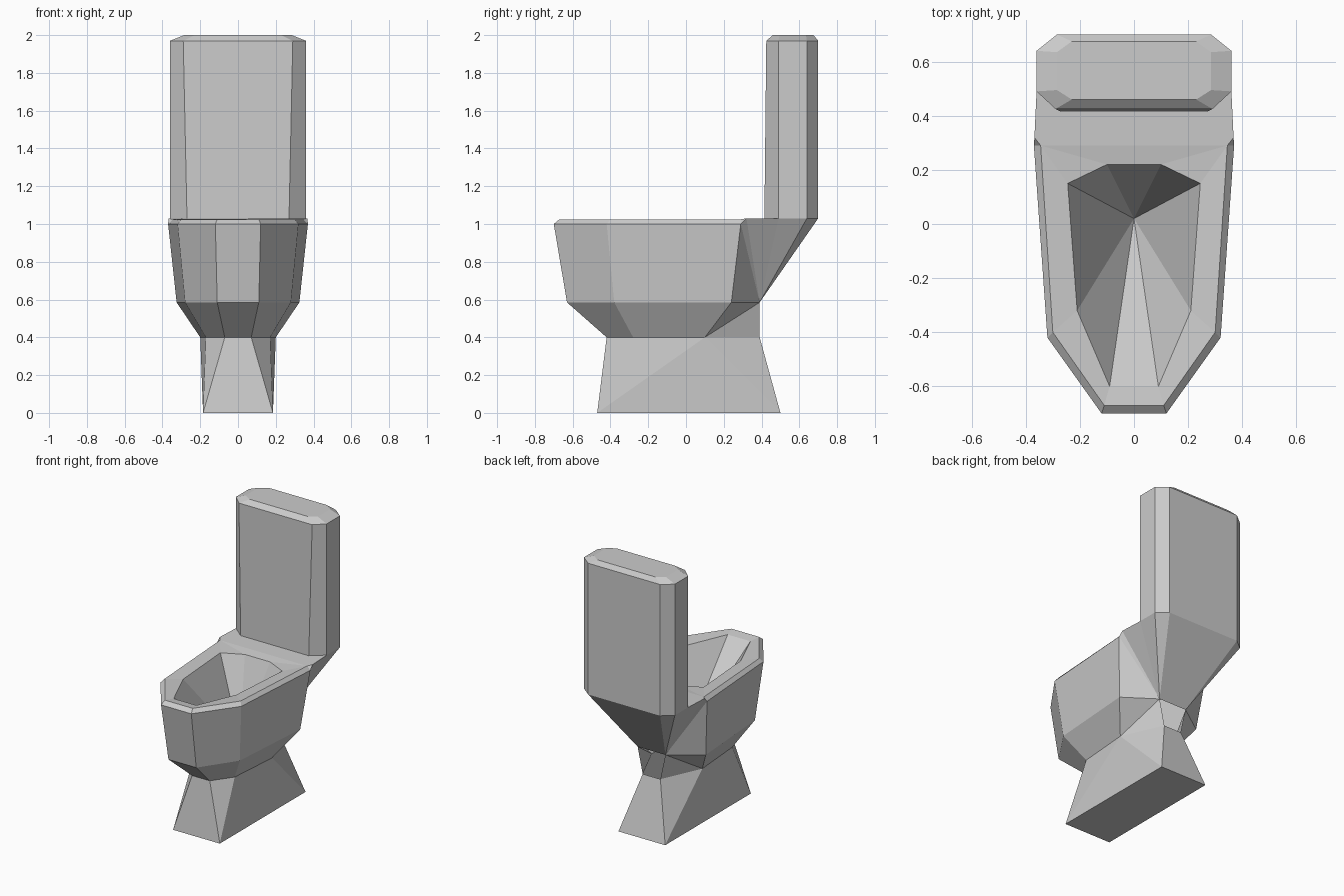
import bpy, bmesh

if "Cube" in bpy.data.objects:
    bpy.data.objects.remove(bpy.data.objects["Cube"])

# Right-hand half of each cross-section, listed front to back
LEVELS = {
    "g": (0.0, [(.185, -.47), (.185, .50)]),                                 # floor
    "n": (.40, [(.07, -.42), (.17, -.28), (.20, .10), (.07, .39)]),          # neck
    "m": (.585, [(.11, -.63), (.28, -.38), (.325, .24), (.11, .39)]),        # belly
    "o": (1.0, [(.12, -.70), (.32, -.42), (.37, .29)]),                      # outer rim
    "r": (1.025, [(.11, -.67), (.30, -.40), (.345, .29)]),                   # inner rim
    "h": (1.015, [(.09, -.60), (.21, -.32), (.245, .15), (.10, .22)]),       # opening
    "d": (1.03, [(.368, .32)]),                                              # deck corner
    "t": (1.03, [(.27, .415), (.36, .49), (.36, .64), (.285, .70)]),         # tank foot
    "u": (1.97, [(.29, .425), (.36, .49), (.36, .64), (.285, .70)]),         # tank shoulder
    "c": (2.0, [(.23, .46), (.285, .495), (.285, .635), (.23, .675)]),       # tank top
}
POINTS = {f"{k}{i}": (x, y, z) for k, (z, pts) in LEVELS.items()
          for i, (x, y) in enumerate(pts)}
POINTS["apex"] = (0, .02, .50)


def build(name, side_faces, centre_faces):
    """Side faces get a mirror twin; centre faces are closed across x = 0."""
    bm = bmesh.new()
    cache = {}

    def vert(key, sx):
        x, y, z = POINTS[key]
        co = (x * sx, y, z)
        if co not in cache:
            cache[co] = bm.verts.new(co)
        return cache[co]

    for f in side_faces:
        keys = f.split()
        bm.faces.new([vert(k, 1) for k in keys])
        bm.faces.new([vert(k, -1) for k in reversed(keys)])
    for f in centre_faces:
        keys = f.split()
        mirrored = [k for k in reversed(keys) if k != "apex"]
        bm.faces.new([vert(k, 1) for k in keys] + [vert(k, -1) for k in mirrored])
    bmesh.ops.recalc_face_normals(bm, faces=bm.faces[:])
    mesh = bpy.data.meshes.new(name)
    bm.to_mesh(mesh)
    bm.free()
    obj = bpy.data.objects.new(name, mesh)
    bpy.context.collection.objects.link(obj)


def strip(a, b, n):
    return [f"{a}{i} {a}{i+1} {b}{i+1} {b}{i}" for i in range(n)]


# Pedestal
build("pedestal",
      ["g0 n1 n0", "g0 n2 n1", "g0 g1 n2", "g1 n3 n2"],
      ["g0 g1", "g0 n0", "g1 n3"])

# Bowl with rim, basin, deck and the sloping support under the tank
build("bowl",
      strip("n", "m", 2) + ["n2 n3 m3", "n2 m3 m2"]
      + strip("m", "o", 2)
      + ["m2 m3 o2", "o2 m3 d0", "d0 m3 t1", "t1 m3 t2", "t2 m3 t3"]
      + strip("o", "r", 2) + ["o2 d0 r2"]
      + strip("r", "h", 2) + ["r2 h3 h2"]
      + [f"h{i} h{i+1} apex" for i in range(3)],
      ["n0 m0", "m0 o0", "o0 r0", "r0 h0", "r2 h3", "h0 apex", "h3 apex",
       "m3 t3", "r2 d0 t1 t0"])

# Tank with bevelled top
build("tank",
      strip("t", "u", 3) + strip("u", "c", 3),
      ["t0 u0", "t3 u3", "u0 c0", "u3 c3", "c0 c1 c2 c3"])
